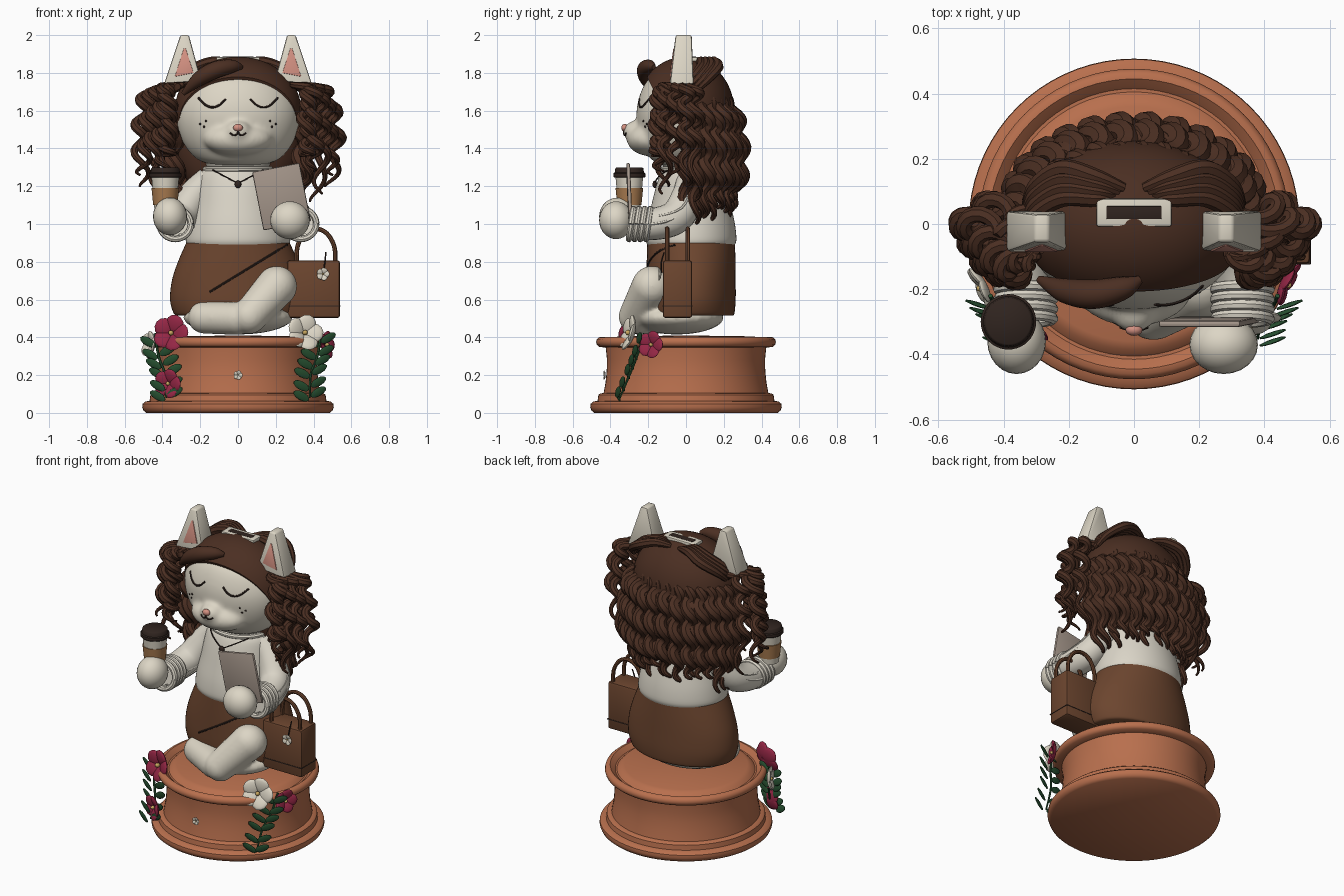
import bpy, bmesh, math, random
from mathutils import Vector, Matrix, Euler
from mathutils.bvhtree import BVHTree

if "Cube" in bpy.data.objects:
    bpy.data.objects.remove(bpy.data.objects["Cube"])

random.seed(4)
COL = dict(cream=(.72, .67, .56), knit=(.7, .66, .57), hair=(.07, .028, .016), skirt=(.15, .06, .028),
           clay=(.48, .16, .075), red=(.3, .02, .06), green=(.02, .08, .03), pink=(.65, .28, .22),
           grey=(.38, .31, .26), dark=(.03, .018, .014), tan=(.4, .2, .08), gold=(.6, .4, .12))
MATS = {}
for k, c in COL.items():
    MATS[k] = bpy.data.materials.new(k)
    MATS[k].diffuse_color = (*c, 1)


def done(bm, name, mat, blend=0):
    bmesh.ops.recalc_face_normals(bm, faces=bm.faces)
    me = bpy.data.meshes.new(name)
    bm.to_mesh(me)
    bm.free()
    me.materials.append(MATS[mat])
    ob = bpy.data.objects.new(name, me)
    bpy.context.collection.objects.link(ob)
    if blend:  # melt overlapping pieces into one soft skin
        r = ob.modifiers.new("remesh", 'REMESH')
        r.mode, r.voxel_size, r.use_smooth_shade = 'VOXEL', .012, True
        s = ob.modifiers.new("smooth", 'SMOOTH')
        s.factor, s.iterations = .5, blend
    return ob


def catmull(pts, steps):
    P = [pts[0]] + list(pts) + [pts[-1]]
    out = []
    for a, b, c, d in zip(P, P[1:], P[2:], P[3:]):
        for i in range(steps):
            t = i / steps
            out.append(tuple(.5 * (2*q + (r-p)*t + (2*p-5*q+4*r-s)*t*t + (3*q-p-3*r+s)*t**3)
                             for p, q, r, s in zip(a, b, c, d)))
    return out + [tuple(pts[-1])]


def skin(bm, rings):
    vs = [[bm.verts.new(p) for p in r] for r in rings]
    n = len(vs[0])
    for a, b in zip(vs, vs[1:]):
        for i in range(n):
            bm.faces.new((a[i], a[(i+1) % n], b[(i+1) % n], b[i]))
    bm.faces.new(vs[0][::-1])
    bm.faces.new(vs[-1])


def loft(bm, secs, cx=0, cy=0, n=48, steps=1):
    """secs: (z, rx, ry) stacked ellipses"""
    secs = catmull(secs, steps) if steps > 1 else secs
    skin(bm, [[(cx + rx*math.cos(2*math.pi*i/n), cy + ry*math.sin(2*math.pi*i/n), z) for i in range(n)]
              for z, rx, ry in secs])


def tube(bm, pts, n=8, steps=6):
    """pts: (x, y, z, radius)"""
    pts = catmull(pts, steps) if steps > 1 else pts
    rings, u = [], None
    for i, p in enumerate(pts):
        t = (Vector(pts[min(i+1, len(pts)-1)][:3]) - Vector(pts[max(i-1, 0)][:3])).normalized()
        u = t.orthogonal() if u is None else u - t*u.dot(t)
        u = u.normalized()
        w = t.cross(u)
        rings.append([Vector(p[:3]) + p[3]*(u*math.cos(2*math.pi*k/n) + w*math.sin(2*math.pi*k/n)) for k in range(n)])
    skin(bm, rings)


def ball(bm, loc, rad, rot=(0, 0, 0), base=Matrix(), u=24, v=14):
    M = base @ Matrix.Translation(loc) @ Euler(rot).to_matrix().to_4x4() @ Matrix.Diagonal((*rad, 1))
    bmesh.ops.create_uvsphere(bm, u_segments=u, v_segments=v, radius=1, matrix=M)


def box(name, mat, loc, size, rot=(0, 0, 0), bev=.01):
    bm = bmesh.new()
    M = Matrix.Translation(loc) @ Euler(rot).to_matrix().to_4x4() @ Matrix.Diagonal((*size, 1))
    bmesh.ops.create_cube(bm, size=1, matrix=M)
    bmesh.ops.bevel(bm, geom=bm.edges[:], offset=bev, segments=2, affect='EDGES', profile=.5)
    return done(bm, name, mat)


def curl(bm, path, coil, turns, thick, ph):
    pts = catmull(path, 14)
    out = []
    for i, p in enumerate(pts):
        t = i / (len(pts)-1)
        a, k = ph + turns*2*math.pi*t, coil*min(1, .3 + t*3)
        out.append((p[0]+k*math.cos(a), p[1]+k*math.sin(a), p[2], thick*(min(1, .5+3*t) if t < .7 else 1-.75*(t-.7)/.3)))
    tube(bm, out, 8, 1)


def project(tree, x, z, off=0.):
    hit = tree.ray_cast(Vector((x, -2, z)), Vector((0, 1, 0)))[0]
    return (x, (hit.y if hit else 0) - off, z)


def flower(name, loc, facing, s, mat):
    base = Matrix.Translation(loc) @ Vector(facing).to_track_quat('Z', 'Y').to_matrix().to_4x4()
    bm = bmesh.new()
    for i in range(5):
        a = 2*math.pi*i/5
        ball(bm, (.5*s*math.cos(a), .5*s*math.sin(a), .1*s), (.52*s, .52*s, .15*s), (0, -.35, a), base, 12, 8)
    done(bm, name, mat)
    bm = bmesh.new()
    ball(bm, (0, 0, .18*s), (.14*s, .14*s, .16*s), (0, 0, 0), base, 10, 6)
    done(bm, name + "_centre", 'gold')


# pot-like plinth
bm = bmesh.new()
prof = [(0, .01), (0, .485), (.012, .5), (.03, .507), (.048, .505), (.06, .49), (.064, .468), (.095, .464), (.103, .454),
        (.105, .436), (.16, .426), (.22, .42), (.28, .418), (.345, .425), (.35, .46), (.36, .472), (.375, .476),
        (.39, .472), (.4, .46), (.402, .445), (.385, .425), (.375, .415), (.375, .405), (.395, .385), (.405, .36), (.41, .01)]
loft(bm, [(z, r, r) for z, r in prof], n=72)
done(bm, "plinth", 'clay')
flower("plinth_flower", (0, -.428, .2), (0, -1, 0), .025, 'cream')

# vines, leaves and blossoms on the plinth
for s in (-1, 1):
    side = "left" if s < 0 else "right"
    bm = bmesh.new()
    path = [(s*.44, -.22, .42, .007), (s*.42, -.26, .3, .007), (s*.385, -.3, .2, .007), (s*.38, -.35, .08, .005)]
    tube(bm, path, 6)
    done(bm, "vine_" + side, 'green')
    bm = bmesh.new()
    for i, p in enumerate(catmull(path, 2)[1:]):
        for d in (1, -1):
            ball(bm, (p[0]+d*.045, p[1]-.01, p[2]+.02+.01*d), (.05, .006, .023), (.2, -d*.5, s*.3), u=10, v=6)
    done(bm, "leaves_" + side, 'green')
for i, (loc, f, s, m) in enumerate([((-.35, -.3, .42), (-.3, -1, .2), .1, 'red'), ((-.365, -.33, .155), (-.5, -1, 0), .08, 'red'),
                                    ((-.46, -.19, .36), (-1, -.5, .1), .075, 'cream'), ((.35, -.29, .42), (.3, -1, .3), .1, 'cream'),
                                    ((.46, -.18, .36), (1, -.5, .1), .075, 'red')]):
    flower("blossom_%d" % i, loc, f, s, m)

# seated lower body and crossed legs
bm = bmesh.new()
ball(bm, (0, -.05, .505), (.29, .25, .09))
for a, b in [((-.18, -.15, .505, .085), (.0, -.24, .5, .088)), ((.205, -.18, .67, .108), (.06, -.265, .51, .092))]:
    tube(bm, [a, b], 24)
    for e in (a, b):
        ball(bm, e[:3], (e[3],)*3)
done(bm, "legs", 'cream', 4)

# skirt with wrap edge
bm = bmesh.new()
loft(bm, [(.515, .325, .222), (.53, .342, .23), (.6, .36, .236), (.7, .35, .236), (.8, .318, .235), (.905, .272, .232)],
     cy=.027, n=64, steps=4)
tree = BVHTree.FromBMesh(bm)
done(bm, "skirt", 'skirt')
bm = bmesh.new()
tube(bm, [(*project(tree, -.15+.41*t/8, .64+.25*t/8, .001), .006) for t in range(9)], 6, 2)
done(bm, "skirt_wrap_edge", 'dark')

# knitted sweater: body, sleeves, cuffs, collar
bm = bmesh.new()
loft(bm, [(.89, .27, .232), (.92, .277, .24), (1., .265, .232), (1.1, .24, .21), (1.2, .222, .185), (1.27, .2, .16),
          (1.31, .15, .13), (1.36, .12, .11)], cy=.027, n=64, steps=4)
tree = BVHTree.FromBMesh(bm)
done(bm, "sweater", 'knit')
for s in (-1, 1):
    side = "left" if s < 0 else "right"
    bm = bmesh.new()
    arm = [(s*.15, .02, 1.24, .07), (s*.23, .01, 1.15, .085), (s*.3, -.05, 1.04, .09), (s*.335, -.17, 1.0, .085), (s*.33, -.27, 1.01, .082)]
    tube(bm, arm, 24)
    for k in range(10):  # raised knit ribs along the sleeve
        a = 2*math.pi*k/10
        tube(bm, [(x+math.cos(a)*r*.97, y+math.sin(a)*r*.5, z+math.sin(a)*r*.84, .008) for x, y, z, r in arm[1:]], 6, 4)
    done(bm, "sleeve_" + side, 'knit')
    bm = bmesh.new()
    for k in range(4):
        y = -.2 - .03*k
        ring = [(s*.332+.083*math.cos(a), y+.012*math.sin(a), 1.0+.08*math.sin(a), .017)
                for a in [2*math.pi*i/24 for i in range(25)]]
        tube(bm, ring, 8, 1)
    done(bm, "cuff_" + side, 'knit')
bm = bmesh.new()
ball(bm, (-.36, -.36, 1.04), (.09, .1, .1))
ball(bm, (.275, -.37, 1.02), (.105, .09, .1))
done(bm, "paws", 'cream')
bm = bmesh.new()
for z, r in ((1.29, .175), (1.315, .16)):
    tube(bm, [(r*math.cos(a), .027+.86*r*math.sin(a), z, .015) for a in [2*math.pi*i/32 for i in range(33)]], 8, 1)
done(bm, "collar", 'knit')
bm = bmesh.new()
for s in (-1, 1):
    tube(bm, [(*project(tree, s*.16*t/6, 1.215+.085*t/6, .012), .004) for t in range(7)], 6, 2)
ball(bm, project(tree, 0, 1.21, .01), (.018, .012, .02), u=12, v=8)
done(bm, "necklace", 'dark')

# head with muzzle
bm = bmesh.new()
loft(bm, [(1.305, .07, .07), (1.315, .14, .12), (1.345, .22, .165), (1.42, .285, .21), (1.52, .322, .238), (1.62, .324, .24),
          (1.72, .285, .21), (1.78, .22, .165), (1.82, .13, .1), (1.83, .02, .02)], cy=-.02, n=64, steps=4)
ball(bm, (0, -.19, 1.45), (.185, .125, .09))
ball(bm, (0, -.25, 1.49), (.075, .085, .06))
head = done(bm, "head", 'cream', 14)
tree = BVHTree.FromObject(head, bpy.context.evaluated_depsgraph_get())
bm = bmesh.new()
for s in (-1, 1):  # closed eyes, mouth, freckles
    tube(bm, [(*project(tree, s*(.135+dx), 1.618+9*dx*dx, .001), .006) for dx in (-.07, -.045, -.02, 0, .02, .045, .075)], 6, 3)
    tube(bm, [(*project(tree, s*x, z, .001), .005) for x, z in ((0, 1.49), (.008, 1.474), (.025, 1.47), (.042, 1.482))], 6, 3)
    for x, z in ((.17, 1.545), (.2, 1.53), (.18, 1.515)):
        ball(bm, project(tree, s*x, z), (.006,)*3, u=8, v=6)
done(bm, "face_lines", 'dark')
bm = bmesh.new()
ball(bm, project(tree, 0, 1.51), (.026, .018, .02), u=16, v=10)
done(bm, "nose", 'pink')

# ears
for s in (-1, 1):
    for nm, m, (x0, x1, z0), (t0, t1, z1), yb, yt, bev in (
            ("ear", 'cream', (.195, .392, 1.75), (.26, .305, 2.0), (-.085, .04), (-.055, .03), .01),
            ("inner_ear", 'pink', (.235, .335, 1.79), (.277, .287, 1.93), (-.086, -.06), (-.067, -.05), .002)):
        bm = bmesh.new()
        skin(bm, [[(s*a, y[0], z + d0), (s*b, y[0], z - d0), (s*b, y[1], z - d0), (s*a, y[1], z + d0)]
                  for a, b, z, y, d0 in ((x0, x1, z0, yb, .01), (t0, t1, z1, yt, 0))])
        bmesh.ops.bevel(bm, geom=bm.edges[:], offset=bev, segments=2, affect='EDGES', profile=.5)
        done(bm, nm + ("_left" if s < 0 else "_right"), m)

# hair cap cut along the hairline, and the inner back mass
bm = bmesh.new()
ball(bm, (0, -.005, 1.6), (.335, .26, .285), u=64, v=40)
bmesh.ops.bisect_plane(bm, geom=bm.verts[:]+bm.edges[:]+bm.faces[:], plane_co=(0, -.21, 1.785),
                       plane_no=(0, -1, -.5), clear_outer=True)
bmesh.ops.holes_fill(bm, edges=[e for e in bm.edges if e.is_boundary])
ball(bm, (0, .12, 1.42), (.33, .165, .33))
done(bm, "hair_cap", 'hair')

# wavy strands down the back, two layers
bm = bmesh.new()
for layer, (n, top, k) in enumerate(((16, 1.68, 1.), (11, 1.6, .92))):
    for i in range(n):
        a = math.radians(-98 + 196*i/(n-1))
        sx, cy = math.sin(a), math.cos(a)
        end = (.98 + .1*abs(cy) if layer == 0 else 1.04) + random.uniform(-.03, .06)
        curl(bm, [(.27*sx, .01+.2*cy, top), (.345*k*sx, .03+.235*k*cy, 1.56), (.37*k*sx, .03+.262*k*cy, 1.4),
                  (.355*k*sx, .03+.25*k*cy, 1.22), (.3*k*sx, .03+.2*k*cy, end)], .02, 4.5, .037, random.uniform(-.5, .5))
done(bm, "back_hair", 'hair')

# corkscrew ringlets at both sides
for s in (-1, 1):
    bm = bmesh.new()
    for j, (out, y, ex, ez) in enumerate([(.51, .0, .49, 1.2), (.475, -.06, .51, 1.26), (.44, -.11, .42, 1.16), (.4, -.14, .38, 1.28),
                                          (.37, -.12, .35, 1.2), (.44, .05, .41, 1.12), (.36, -.15, .36, 1.36)]):
        curl(bm, [(s*.29, y*.6, 1.74), (s*(.15+out*.62), y*.9, 1.7), (s*out, y, 1.56), (s*(out+.012), y, 1.4), (s*ex, y, ez)],
             .03, 4.5, .025, j*1.3)
    done(bm, "ringlets_" + ("left" if s < 0 else "right"), 'hair')
    # swept locks on the crown
    bm = bmesh.new()
    for j in range(4):
        tube(bm, [(s*(.03+.015*j), .11-.01*j, 1.85, .015), (s*.12, .145-.022*j, 1.862, .026), (s*.22, .17-.03*j, 1.83, .028),
                  (s*.3, .12-.03*j, 1.77, .024), (s*.33, .06-.03*j, 1.71, .015)])
    done(bm, "crown_locks_" + ("left" if s < 0 else "right"), 'hair')
bm = bmesh.new()
tube(bm, [(.02, -.17, 1.83, .012), (-.03, -.195, 1.835, .035), (-.12, -.215, 1.815, .045), (-.21, -.205, 1.765, .038), (-.29, -.17, 1.69, .012)], 16)
done(bm, "fringe_lock", 'hair')

# slot on top of the head
box("slot_plate", 'cream', (0, .035, 1.872), (.23, .085, .024), bev=.006)
box("slot_opening", 'dark', (0, .035, 1.88), (.17, .04, .012), bev=.003)

# takeaway cup
for nm, m, secs in (("cup", 'cream', [(1.06, .056), (1.26, .074)]), ("cup_sleeve", 'tan', [(1.1, .064), (1.19, .073)]),
                    ("cup_lid", 'dark', [(1.245, .08), (1.25, .085), (1.268, .085), (1.272, .078), (1.295, .074), (1.3, .068)])):
    bm = bmesh.new()
    loft(bm, [(z, r, r) for z, r in secs], cx=-.385, cy=-.3, n=40)
    done(bm, nm, m)

# tablet
box("tablet", 'grey', (.23, -.3, 1.145), (.255, .02, .315), (.04, math.radians(-11), 0), .008)

# handbag
box("handbag", 'skirt', (.4, -.045, .655), (.28, .155, .305), bev=.014)
box("handbag_seam", 'dark', (.4, -.045, .565), (.284, .159, .006), bev=.002)
bm = bmesh.new()
for y in (-.1, .01):
    tube(bm, [(.31, y, .79, .012), (.315, y, .88, .012), (.35, y, .95, .012), (.41, y, .975, .012),
              (.47, y, .95, .012), (.51, y, .88, .012), (.515, y, .79, .012)])
done(bm, "handbag_handles", 'skirt')
bm = bmesh.new()
tube(bm, [(.465, -.115, .85, .004), (.46, -.13, .8, .004), (.45, -.132, .74, .004)], 6)
done(bm, "charm_cord", 'dark')
flower("bag_charm", (.45, -.135, .735), (0, -1, 0), .035, 'cream')

# smooth shading with sharp edges kept
for ob in bpy.context.scene.objects:
    ob.select_set(True)
    bpy.context.view_layer.objects.active = ob
bpy.ops.object.shade_smooth_by_angle(angle=math.radians(42))

for m in bpy.data.materials:
    if m.users and not m.is_grease_pencil:
        m.use_nodes = True
        m.node_tree.nodes["Principled BSDF"].inputs["Base Color"].default_value = m.diffuse_color
